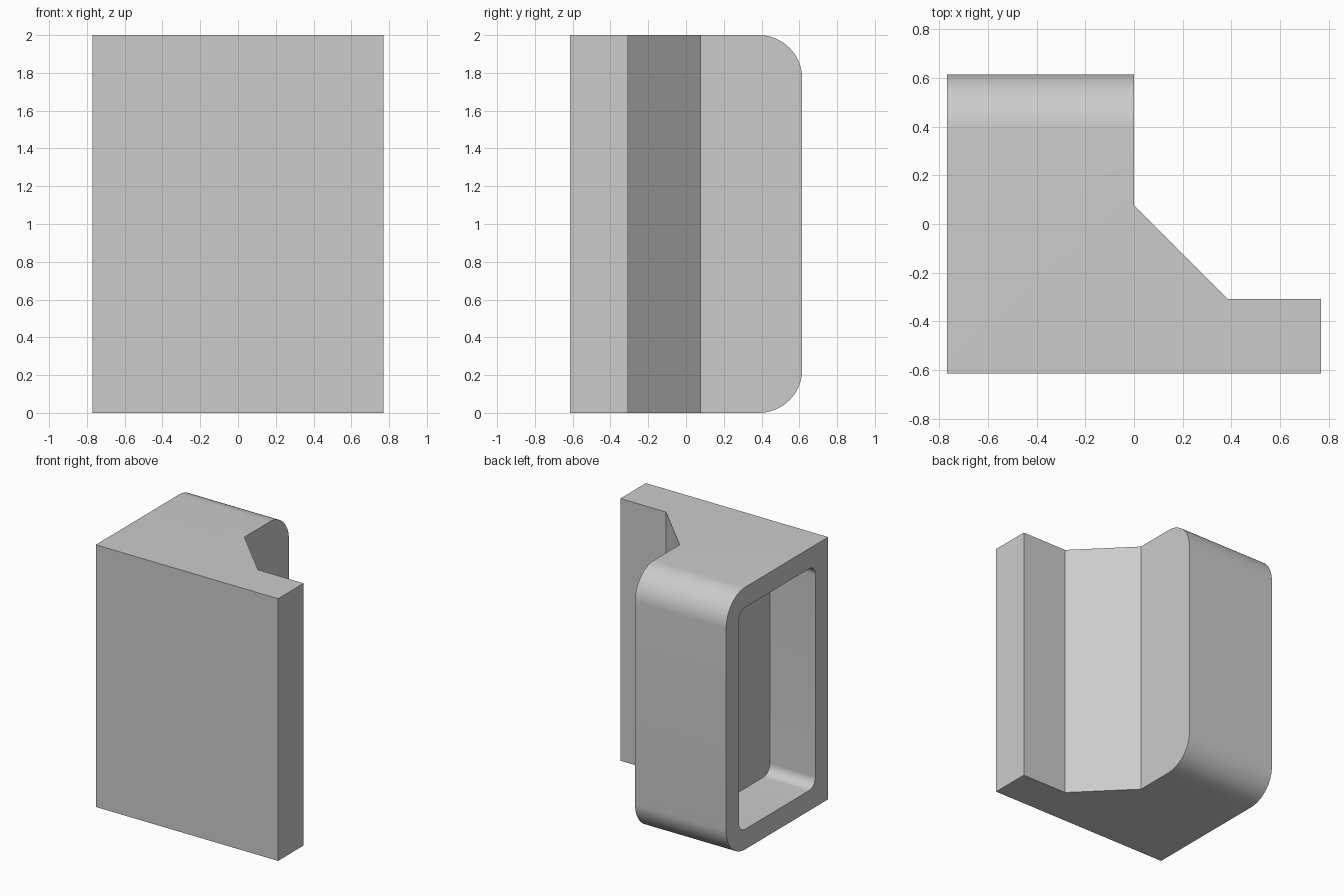
import bpy, bmesh, math

default = bpy.data.objects.get("Cube")
if default:
    bpy.data.objects.remove(default, do_unlink=True)

U = 2 / 13              # design unit: one wall thickness
HX, HY, H = 5 * U, 4 * U, 13 * U

grey = bpy.data.materials.new("light_grey")
grey.use_nodes = True
grey.diffuse_color = (0.6, 0.6, 0.6, 1)
grey.node_tree.nodes["Principled BSDF"].inputs["Base Color"].default_value = (0.6, 0.6, 0.6, 1)


def prism(name, outline, z0, z1, radius, pick):
    """Extrude a plan outline upward, then round the x-parallel edges chosen by pick(y)."""
    bm = bmesh.new()
    base = bm.faces.new([bm.verts.new((x, y, z0)) for x, y in outline])
    top = bmesh.ops.extrude_face_region(bm, geom=[base])["geom"]
    for v in top:
        if isinstance(v, bmesh.types.BMVert):
            v.co.z = z1
    bmesh.ops.recalc_face_normals(bm, faces=bm.faces)
    edges = []
    for e in bm.edges:
        a, b = (v.co for v in e.verts)
        if abs(a.y - b.y) < 1e-4 and abs(a.z - b.z) < 1e-4 and pick(a.y):
            edges.append(e)
    bmesh.ops.bevel(bm, geom=edges, offset=radius, offset_type='OFFSET',
                    segments=16, profile=0.5, affect='EDGES')
    mesh = bpy.data.meshes.new(name)
    bm.to_mesh(mesh)
    bm.free()
    mesh.materials.append(grey)
    obj = bpy.data.objects.new(name, mesh)
    bpy.context.collection.objects.link(obj)
    return obj


# Body: block, sloped web and side flange in one plan outline, back edges rounded
body = prism("bracket_body",
             [(-HX, -HY), (HX, -HY), (HX, -2 * U), (2.5 * U, -2 * U),
              (0, 0.5 * U), (0, HY), (-HX, HY)],
             0, H, 1.5 * U, lambda y: y > HY - 0.01)

# Pocket: rounded recess opening on the outer side of the block
pocket = prism("pocket_cutter",
               [(-HX - U, -3 * U), (-2.5 * U, -3 * U), (-2.5 * U, 3 * U), (-HX - U, 3 * U)],
               U, H - U, 0.5 * U, lambda y: True)
pocket.hide_render = True

cut = body.modifiers.new("pocket", 'BOOLEAN')
cut.operation = 'DIFFERENCE'
cut.solver = 'EXACT'
cut.object = pocket

# Apply the cut, remove the cutter and shade the rounds smooth
bpy.ops.object.select_all(action='DESELECT')
body.select_set(True)
bpy.context.view_layer.objects.active = body
bpy.ops.object.modifier_apply(modifier=cut.name)
bpy.data.objects.remove(pocket, do_unlink=True)
bpy.ops.object.shade_smooth_by_angle(angle=math.radians(30))
